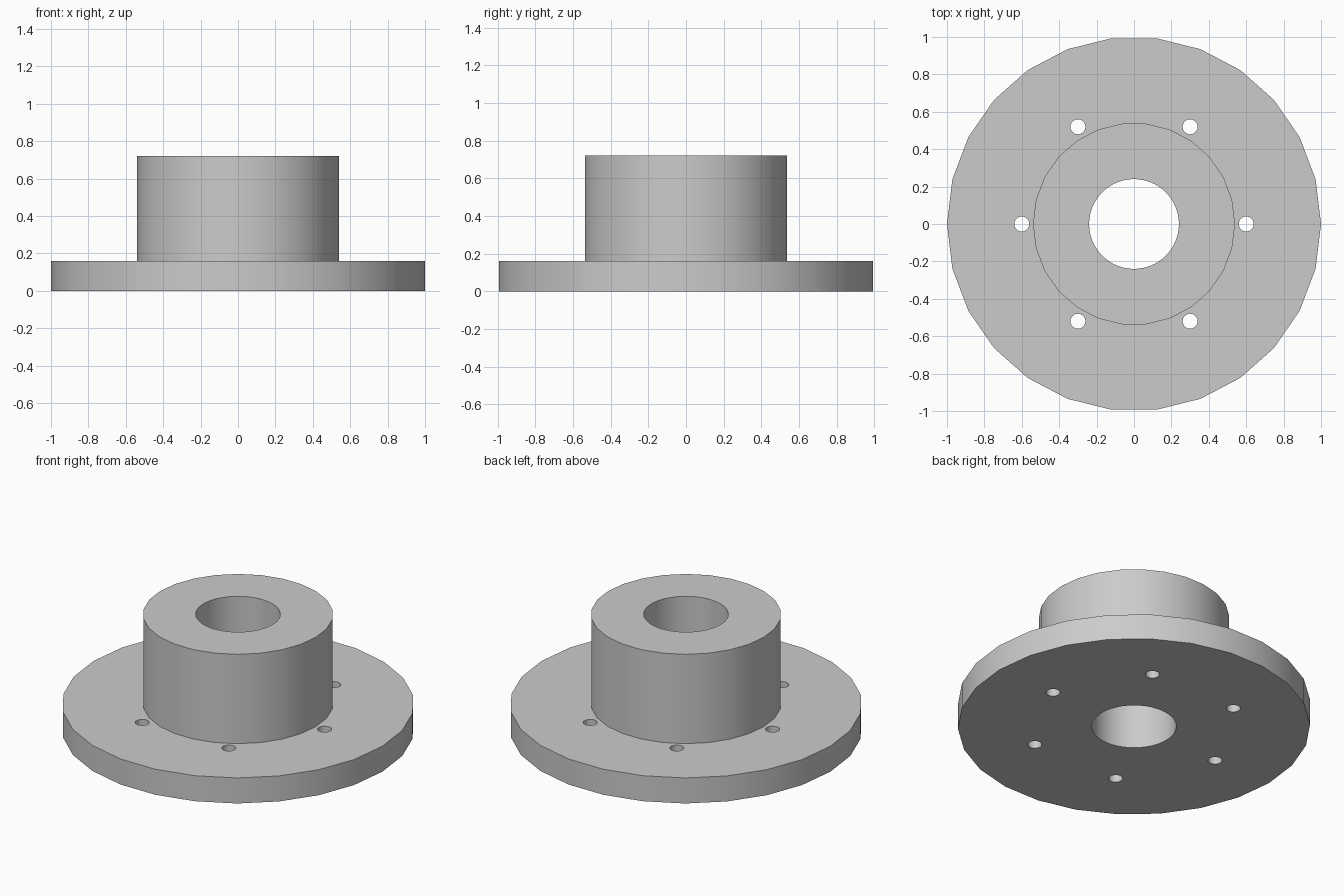
import bpy
import math
from math import cos, sin, tau

if "Cube" in bpy.data.objects:
    bpy.data.objects.remove(bpy.data.objects["Cube"], do_unlink=True)

FLANGE_TOP, HUB_TOP = 0.16, 0.72
BOLT_COUNT, BOLT_CIRCLE = 6, 0.6

grey = bpy.data.materials.new("plain grey")
grey.use_nodes = True
grey.diffuse_color = (0.6, 0.6, 0.6, 1)
grey.node_tree.nodes["Principled BSDF"].inputs["Base Color"].default_value = (0.6, 0.6, 0.6, 1)


def cylinder(name, radius, bottom, top, sides, x=0, y=0):
    """Upright cylinder with its first corner on the +x axis."""
    bpy.ops.mesh.primitive_cylinder_add(
        vertices=sides, radius=radius, depth=top - bottom,
        location=(x, y, (bottom + top) / 2), rotation=(0, 0, math.pi / 2))
    ob = bpy.context.object
    ob.name = name
    bpy.ops.object.transform_apply(location=True, rotation=True, scale=True)
    ob.data.materials.append(grey)
    return ob


def combine(target, tool, operation):
    """Apply a boolean and discard the tool."""
    bpy.ops.object.select_all(action="DESELECT")
    target.select_set(True)
    bpy.context.view_layer.objects.active = target
    mod = target.modifiers.new(operation, "BOOLEAN")
    mod.operation = operation
    mod.solver = "EXACT"
    mod.object = tool
    bpy.ops.object.modifier_apply(modifier=mod.name)
    bpy.data.objects.remove(tool, do_unlink=True)


# Flange and hub joined into one body
body = cylinder("flanged_hub", 1.0, 0, FLANGE_TOP, 26)
combine(body, cylinder("hub", 0.54, FLANGE_TOP / 2, HUB_TOP, 26), "UNION")

# Central bore
combine(body, cylinder("bore", 0.24, -0.1, HUB_TOP + 0.1, 64), "DIFFERENCE")

# Ring of bolt holes
for i in range(BOLT_COUNT):
    a = tau * i / BOLT_COUNT
    hole = cylinder("bolt_hole", 0.04, -0.1, FLANGE_TOP + 0.1, 32,
                    BOLT_CIRCLE * cos(a), BOLT_CIRCLE * sin(a))
    combine(body, hole, "DIFFERENCE")

# Rounded walls with crisp rims
body.select_set(True)
bpy.context.view_layer.objects.active = body
bpy.ops.object.shade_smooth_by_angle(angle=math.radians(30))
